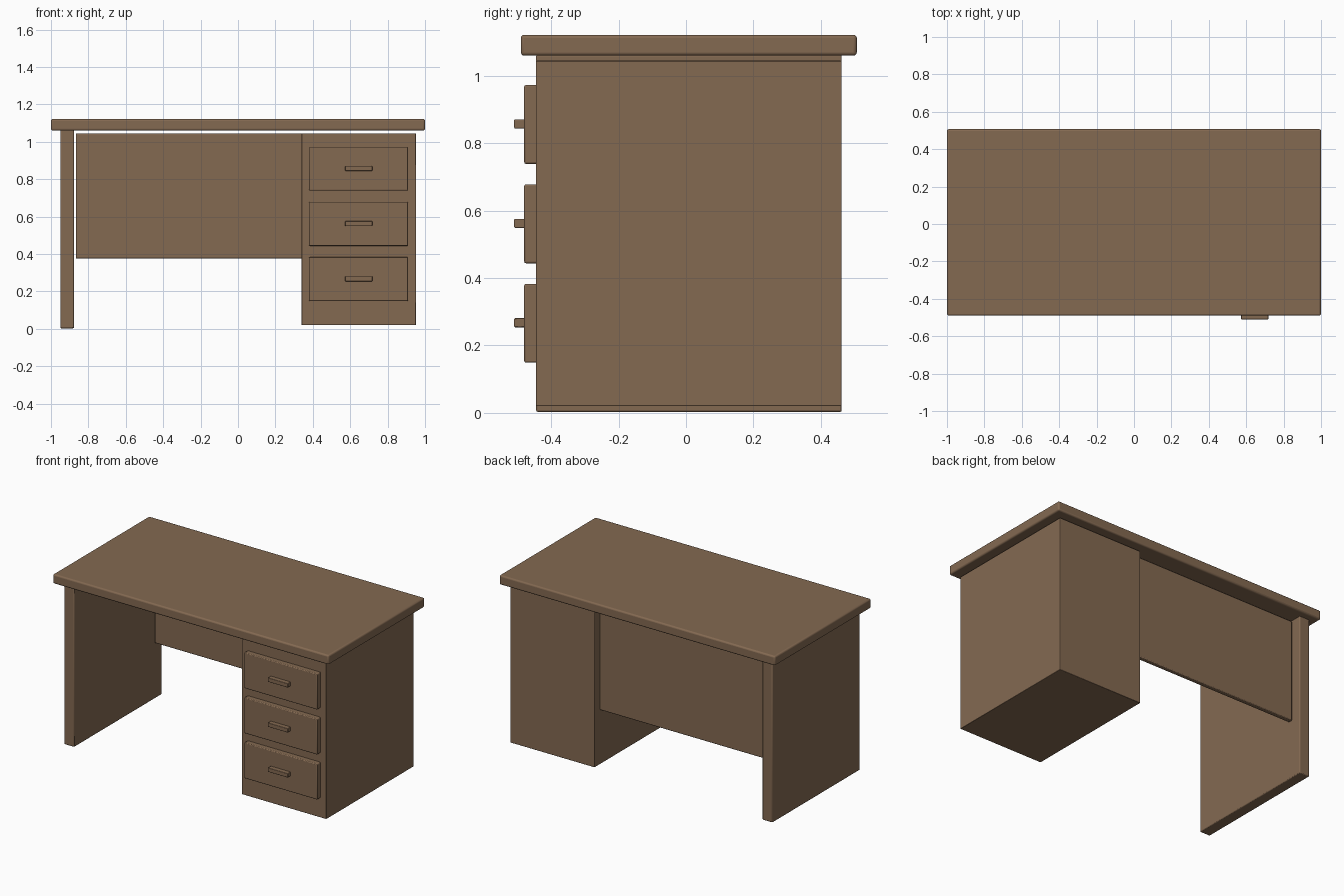
import bpy
from mathutils import Vector

default = bpy.data.objects.get("Cube")
if default:
    bpy.data.objects.remove(default, do_unlink=True)

wood = bpy.data.materials.new("brown wood")
wood.use_nodes = True
colour = (0.23, 0.142, 0.083, 1)
wood.diffuse_color = colour
wood.node_tree.nodes["Principled BSDF"].inputs["Base Color"].default_value = colour


def board(name, low, high, edge=0.005, segments=2):
    """Box between two corners with softly rounded edges."""
    low, high = Vector(low), Vector(high)
    bpy.ops.mesh.primitive_cube_add(size=1, location=(low + high) / 2)
    ob = bpy.context.object
    ob.name = name
    ob.scale = high - low
    bpy.ops.object.transform_apply(location=False, rotation=False, scale=True)
    ob.data.materials.append(wood)
    bevel = ob.modifiers.new("rounded edges", "BEVEL")
    bevel.width = edge
    bevel.segments = segments
    bpy.ops.object.shade_smooth_by_angle()
    return ob


FRONT, BACK = -0.445, 0.462

# Desk top and its supports
board("desk_top", (-1, -0.49, 1.06), (1, 0.507, 1.122), 0.01, 3)
board("side_panel", (-0.95, FRONT, 0.003), (-0.877, BACK, 1.062))
board("drawer_cabinet", (0.34, FRONT, 0.02), (0.952, BACK, 1.045), 0.003)
board("modesty_panel", (-0.867, 0.375, 0.375), (0.345, 0.405, 1.045))

# Three drawer fronts, each with a bar handle
for level, name in enumerate(("bottom", "middle", "top")):
    z = 0.266 + 0.295 * level
    board(name + "_drawer", (0.38, -0.48, z - 0.117), (0.91, FRONT + 0.005, z + 0.117))
    board(name + "_handle", (0.573, -0.51, z - 0.012), (0.718, -0.475, z + 0.015), 0.003)
